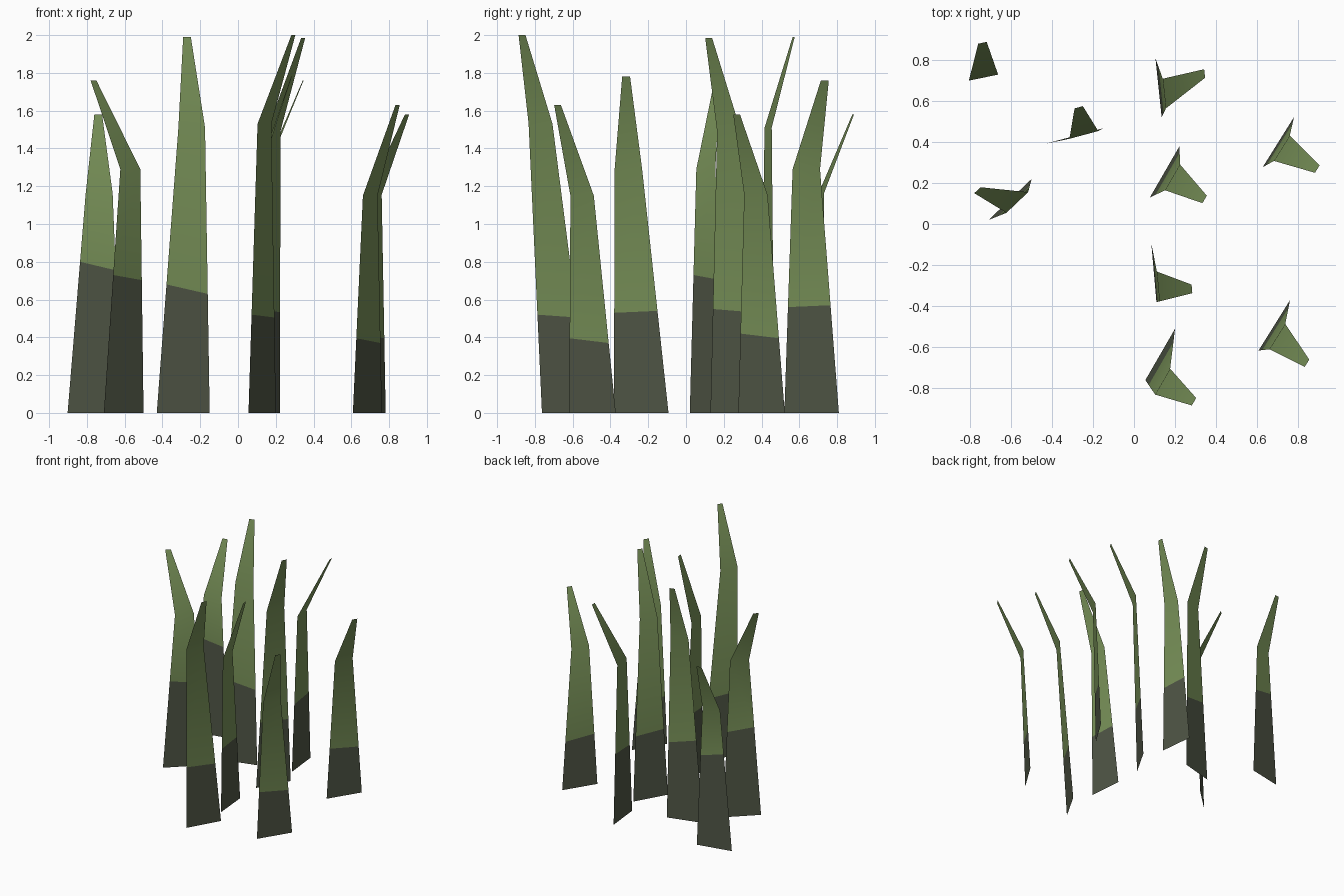
import bpy
import bmesh
import math
from mathutils import Vector

if "Cube" in bpy.data.objects:
    bpy.data.objects.remove(bpy.data.objects["Cube"])


def material(name, color):
    m = bpy.data.materials.new(name)
    m.diffuse_color = (*color, 1)
    m.use_nodes = True
    m.node_tree.nodes["Principled BSDF"].inputs["Base Color"].default_value = m.diffuse_color
    return m


GREEN = material("leaf green", (0.188, 0.283, 0.098))
DARK = material("dark root green", (0.080, 0.093, 0.061))
BASE_W, KINK_W, TIP_W = 0.29, 0.146, 0.042


def blade(number, base, yaw, kink, tip, dark_heights):
    """One flat grass blade: dark foot, green stalk, bent tip."""
    a = math.radians(yaw)
    across = Vector((math.cos(a), math.sin(a), 0))

    def pair(mid, width):
        return [Vector(mid) + across * width * s / 2 for s in (-1, 1)]

    foot = pair((*base, 0), BASE_W)
    bend = pair(kink, KINK_W)
    end = pair(tip, TIP_W)
    # colour border lies on the straight edges between foot and bend
    border = [f.lerp(b, h / kink[2]) for f, b, h in zip(foot, bend, dark_heights)]

    bm = bmesh.new()
    rows = [[bm.verts.new(p) for p in row] for row in (foot, border, bend, end)]
    for i, (lo, hi) in enumerate(zip(rows, rows[1:])):
        face = bm.faces.new((lo[0], lo[1], hi[1], hi[0]))
        face.material_index = 1 if i == 0 else 0
        face.smooth = True
    mesh = bpy.data.meshes.new(f"grass_blade_{number}")
    bm.to_mesh(mesh)
    bm.free()
    mesh.materials.append(GREEN)
    mesh.materials.append(DARK)
    ob = bpy.data.objects.new(f"grass_blade_{number}", mesh)
    bpy.context.collection.objects.link(ob)


# Left group
blade(1, (-0.76, 0.71), 11.5, (-0.735, 0.715, 1.16), (-0.74, 0.885, 1.58), (0.80, 0.755))
blade(2, (-0.29, 0.43), 15, (-0.245, 0.435, 1.51), (-0.27, 0.57, 1.99), (0.68, 0.63))
blade(3, (-0.605, 0.12), 43.6, (-0.57, 0.105, 1.29), (-0.765, 0.165, 1.76), (0.73, 0.703))
# Middle row
blade(4, (0.12, 0.665), 96, (0.148, 0.637, 1.29), (0.345, 0.735, 1.76), (0.56, 0.57))
blade(5, (0.15, 0.255), 60, (0.188, 0.228, 1.49), (0.345, 0.12, 1.985), (0.55, 0.533))
blade(6, (0.097, -0.237), 95, (0.118, -0.305, 1.29), (0.283, -0.317, 1.78), (0.53, 0.54))
blade(7, (0.128, -0.637), 60, (0.14, -0.77, 1.53), (0.293, -0.868, 2.0), (0.52, 0.505))
# Right pair
blade(8, (0.705, 0.40), 58, (0.722, 0.37, 1.155), (0.895, 0.268, 1.58), (0.42, 0.395))
blade(9, (0.685, -0.495), 58, (0.70, -0.55, 1.15), (0.845, -0.68, 1.63), (0.395, 0.37))
